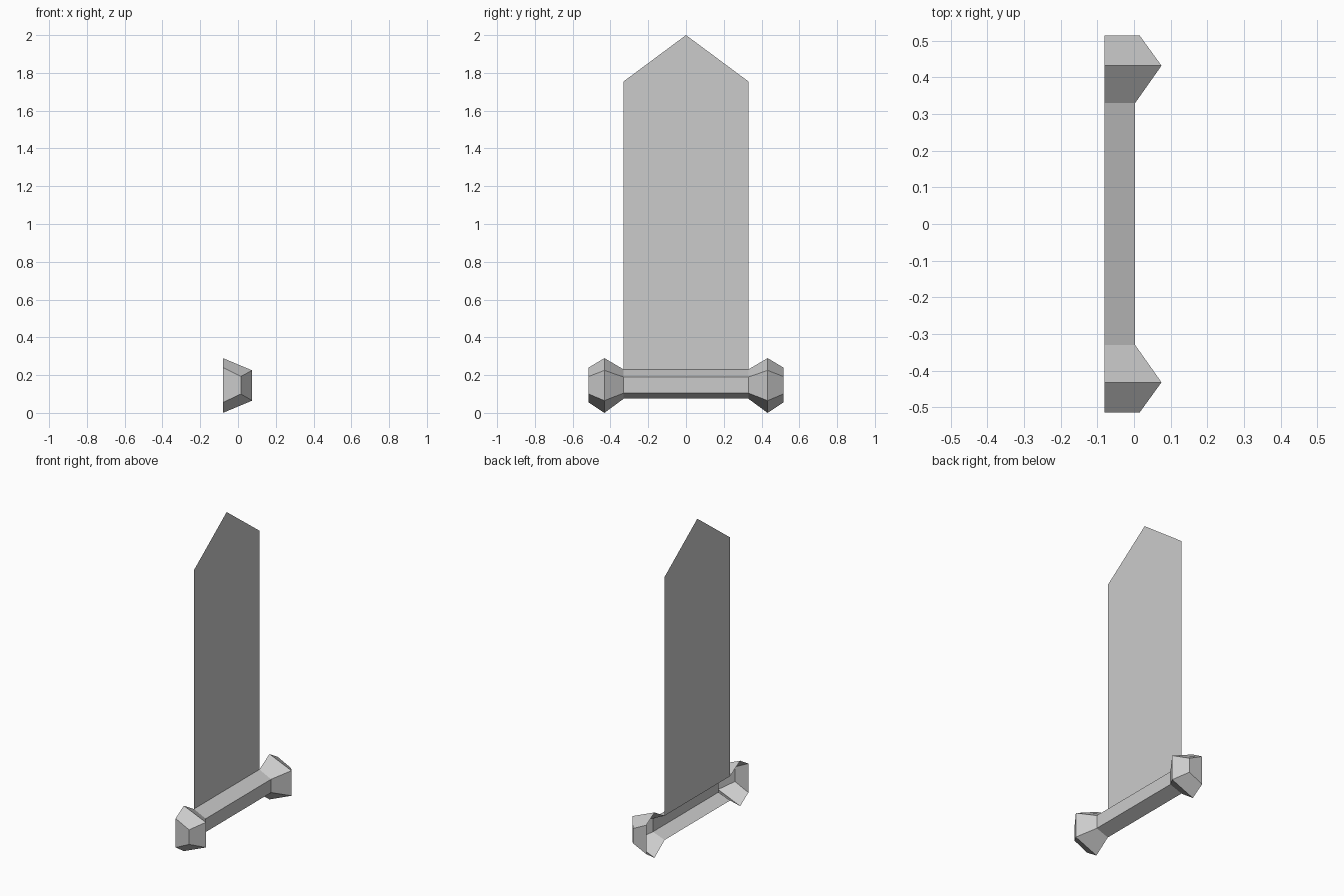
import bpy

if "Cube" in bpy.data.objects:
    bpy.data.objects.remove(bpy.data.objects["Cube"])

BACK = -0.08   # x of the flat open back


def mesh_object(name, verts, faces):
    mesh = bpy.data.meshes.new(name)
    mesh.from_pydata(verts, [], faces)
    mesh.update()
    obj = bpy.data.objects.new(name, mesh)
    bpy.context.collection.objects.link(obj)
    return obj


# Blade: single flat sheet with a pointed tip
mesh_object("blade",
            [(BACK, y, z) for y, z in
             [(-0.33, 0.23), (0.33, 0.23), (0.33, 1.755), (0, 2.0), (-0.33, 1.755)]],
            [(0, 1, 2, 3, 4)])

# Crossguard sections: y, front x, then z of back top, front top, front bottom, back bottom
bar = (0.33, 0.003, 0.23, 0.19, 0.105, 0.075)
bulge = (0.432, 0.075, 0.29, 0.225, 0.065, 0.0)
end = (0.515, 0.015, 0.24, 0.193, 0.1, 0.055)


def section(s, side):
    y, x, a, b, c, d = s
    return [(BACK, side * y, a), (x, side * y, b), (x, side * y, c), (BACK, side * y, d)]


# Crossguard: open-backed loft through the mirrored sections, with closed ends
rings = [(end, -1), (bulge, -1), (bar, -1), (bar, 1), (bulge, 1), (end, 1)]
verts = [v for s, side in rings for v in section(s, side)]
faces = [(4 * r + i, 4 * r + i + 1, 4 * r + i + 5, 4 * r + i + 4)
         for r in range(len(rings) - 1) for i in range(3)]
last = 4 * (len(rings) - 1)
faces += [(3, 2, 1, 0), (last, last + 1, last + 2, last + 3)]
guard = mesh_object("crossguard", verts, [tuple(reversed(f)) for f in faces])
